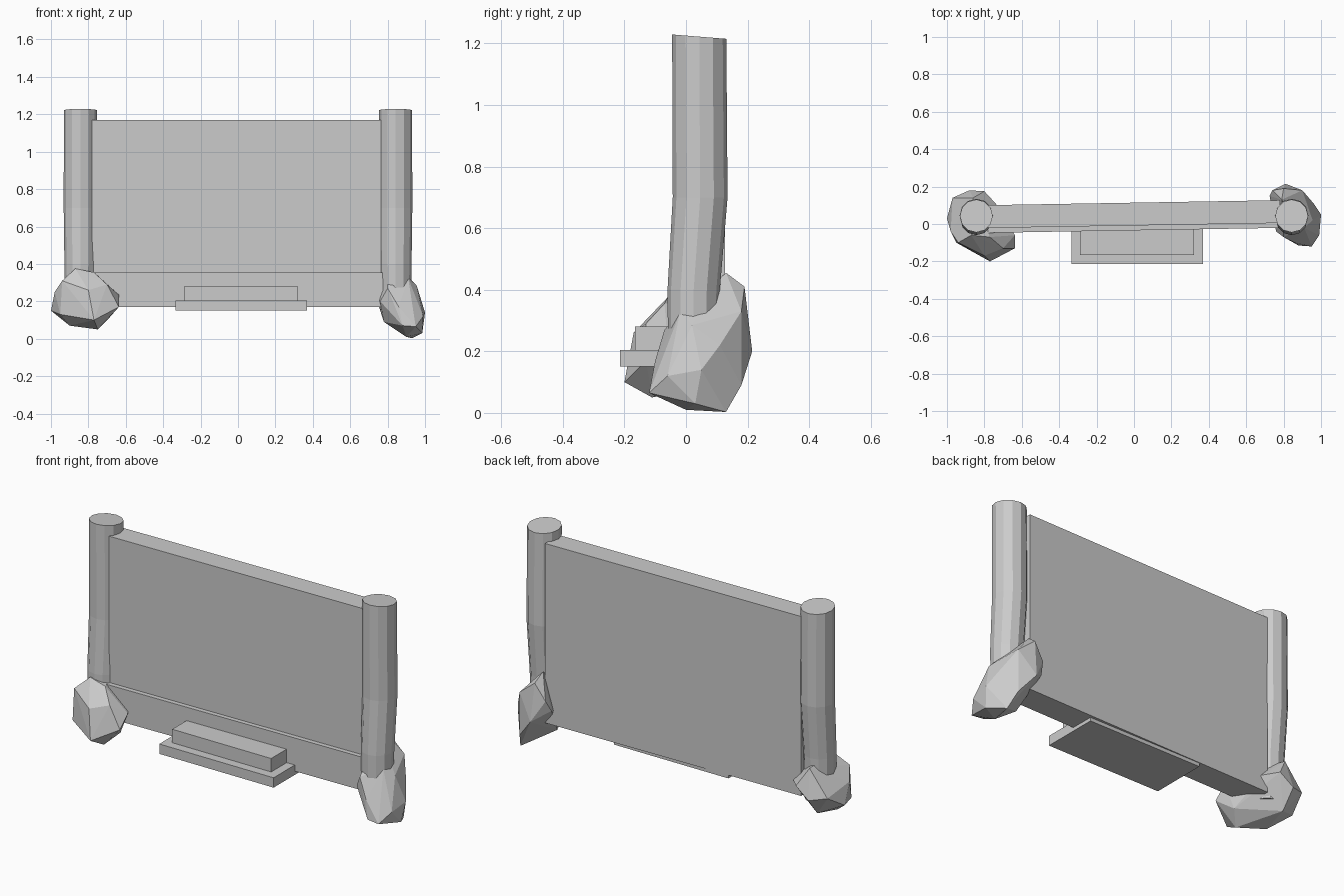
import bpy, bmesh
from math import cos, sin, pi

if "Cube" in bpy.data.objects:
    bpy.data.objects.remove(bpy.data.objects["Cube"])


def finish(name, bm):
    bmesh.ops.recalc_face_normals(bm, faces=bm.faces)
    mesh = bpy.data.meshes.new(name)
    bm.to_mesh(mesh)
    bm.free()
    ob = bpy.data.objects.new(name, mesh)
    bpy.context.collection.objects.link(ob)
    return ob


def loft(name, rings):
    """Skin a list of equal-length closed rings and cap both ends."""
    bm = bmesh.new()
    vs = [[bm.verts.new(p) for p in ring] for ring in rings]
    n = len(vs[0])
    for a, b in zip(vs, vs[1:]):
        for i in range(n):
            j = (i + 1) % n
            bm.faces.new((a[i], a[j], b[j], b[i]))
    bm.faces.new(vs[0][::-1])
    bm.faces.new(vs[-1])
    return finish(name, bm)


def box(name, x0, x1, y0, y1, z0, z1):
    return loft(name, [[(x0, y0, z), (x1, y0, z), (x1, y1, z), (x0, y1, z)]
                       for z in (z0, z1)])


def rock(name, points):
    """Faceted boulder as the hull of a few corner points."""
    bm = bmesh.new()
    for p in points:
        bm.verts.new(p)
    res = bmesh.ops.convex_hull(bm, input=bm.verts)
    junk = {g for g in res["geom_interior"] + res["geom_unused"]
            if isinstance(g, bmesh.types.BMVert)}
    bmesh.ops.delete(bm, geom=list(junk), context='VERTS')
    return finish(name, bm)


# Sign board: slightly turned, with a thicker ledge along the bottom
profile = [(-0.034, 0.17), (-0.034, 0.355), (-0.008, 0.355),
           (-0.008, 1.17), (0.114, 1.17), (0.114, 0.17)]
loft("sign_board", [[(x, y + 0.017 * x, z) for y, z in profile]
                    for x in (-0.78, 0.78)])

# Steps under the board
box("lower_step", -0.335, 0.37, -0.215, 0.105, 0.15, 0.205)
box("upper_step", -0.29, 0.32, -0.165, 0.06, 0.205, 0.28)

# Round posts that lean forward a little at the foot, mirrored left and right
SIDES = 12
sections = [(0.15, 0.022, 0.080), (0.40, 0.025, 0.085),
            (0.70, 0.046, 0.089), (1.222, 0.043, 0.088)]
rings = []
for k, (z, cy, r) in enumerate(sections):
    tilt = -0.08 if k == len(sections) - 1 else 0
    rings.append([(0.843 + r * cos(2 * pi * i / SIDES),
                   cy + r * sin(2 * pi * i / SIDES),
                   z + tilt * r * sin(2 * pi * i / SIDES))
                  for i in range(SIDES)])
posts = loft("posts", rings)
posts.modifiers.new("mirror", 'MIRROR').use_axis[0] = True

# Boulders at the foot of each post
rock("left_rock", [
    (-1.00, 0.03, 0.15), (-0.98, -0.04, 0.25), (-0.94, -0.10, 0.31),
    (-0.87, -0.06, 0.375), (-0.77, -0.07, 0.355), (-0.70, -0.13, 0.29),
    (-0.637, -0.06, 0.235), (-0.637, -0.13, 0.17), (-0.77, -0.20, 0.10),
    (-0.80, -0.17, 0.26), (-0.75, -0.11, 0.05), (-0.90, -0.05, 0.07),
    (-0.95, -0.10, 0.13), (-0.97, 0.14, 0.22), (-0.88, 0.18, 0.20),
    (-0.80, 0.175, 0.26), (-0.86, 0.14, 0.36), (-0.74, 0.11, 0.25),
    (-0.88, 0.10, 0.10), (-0.69, -0.05, 0.11)])
rock("right_rock", [
    (1.00, 0.05, 0.14), (0.99, -0.06, 0.12), (0.985, 0.03, 0.03),
    (0.95, -0.12, 0.065), (0.88, -0.115, 0.07), (0.86, -0.10, 0.17),
    (0.91, -0.02, 0.325), (0.955, 0.02, 0.285), (0.80, -0.07, 0.27),
    (0.76, -0.04, 0.20), (0.78, 0.02, 0.09), (0.90, 0.00, 0.01),
    (0.93, 0.13, 0.003), (0.96, 0.11, 0.22), (0.90, 0.18, 0.09),
    (0.81, 0.215, 0.20), (0.90, 0.18, 0.33), (0.80, 0.19, 0.41),
    (0.79, 0.13, 0.455), (0.725, 0.15, 0.26), (0.74, 0.18, 0.32)])
